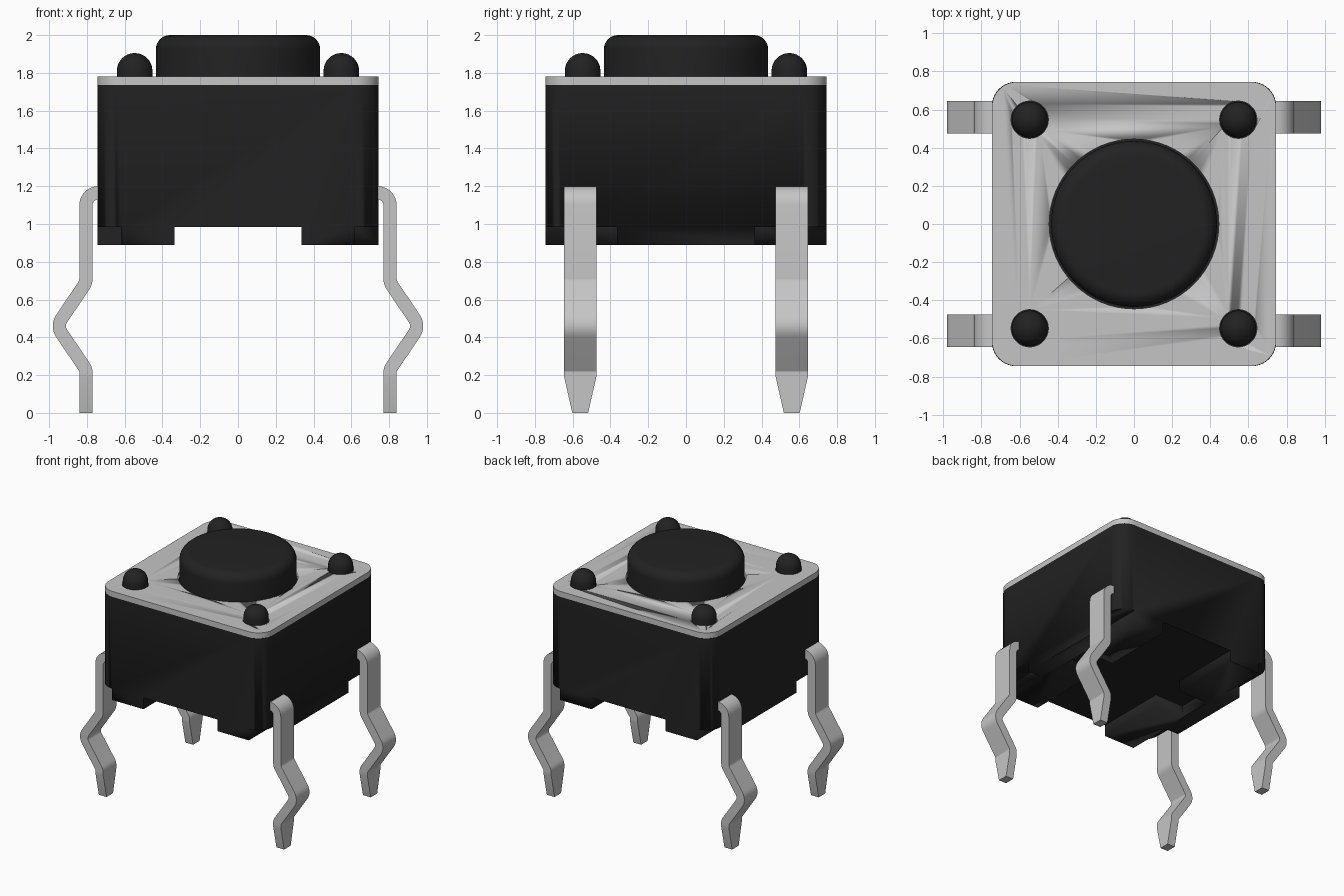
import bpy, bmesh, math
from mathutils import Vector

if "Cube" in bpy.data.objects:
    bpy.data.objects.remove(bpy.data.objects["Cube"])


def material(name, v):
    m = bpy.data.materials.new(name)
    m.diffuse_color = (*v, 1)
    m.use_nodes = True
    m.node_tree.nodes["Principled BSDF"].inputs["Base Color"].default_value = m.diffuse_color
    return m


BLACK = material("black plastic", (0.016, 0.016, 0.016))
METAL = material("grey metal", (0.56, 0.56, 0.565))


def finish(name, bm, mat, angle=35):
    bmesh.ops.recalc_face_normals(bm, faces=bm.faces)
    me = bpy.data.meshes.new(name)
    bm.to_mesh(me)
    bm.free()
    ob = bpy.data.objects.new(name, me)
    bpy.context.collection.objects.link(ob)
    me.materials.append(mat)
    bpy.ops.object.select_all(action='DESELECT')
    ob.select_set(True)
    bpy.context.view_layer.objects.active = ob
    bpy.ops.object.shade_smooth_by_angle(angle=math.radians(angle))
    return ob


def prism(name, pts, z0, z1, mat):
    bm = bmesh.new()
    f = bm.faces.new([bm.verts.new((x, y, z0)) for x, y in pts])
    r = bmesh.ops.extrude_face_region(bm, geom=[f])
    for v in r["geom"]:
        if isinstance(v, bmesh.types.BMVert):
            v.co.z = z1
    return finish(name, bm, mat)


def rounded_square(h, r, n=10):
    pts = []
    for k in range(4):
        sx, sy = [(1, 1), (-1, 1), (-1, -1), (1, -1)][k]
        for i in range(n + 1):
            a = math.pi / 2 * (k + i / n)
            pts.append((sx * (h - r) + r * math.cos(a), sy * (h - r) + r * math.sin(a)))
    return pts


def circle(cx, cy, r, n):
    return [(cx + r * math.cos(2 * math.pi * i / n), cy + r * math.sin(2 * math.pi * i / n))
            for i in range(n)]


def rect(x0, x1, y0, y1):
    return [(x0, y0), (x1, y0), (x1, y1), (x0, y1)]


def cut(ob, cutters):
    for c in cutters:
        c.hide_render = True
        m = ob.modifiers.new("cut", 'BOOLEAN')
        m.operation, m.solver, m.object = 'DIFFERENCE', 'EXACT', c
        bpy.ops.object.select_all(action='DESELECT')
        bpy.context.view_layer.objects.active = ob
        ob.select_set(True)
        bpy.ops.object.modifier_apply(modifier=m.name)
        bpy.data.objects.remove(c)


def lathe(name, profile, cx, cy, n, mat):
    bm = bmesh.new()
    vs = [bm.verts.new((r, 0, z)) for r, z in profile]
    es = [bm.edges.new(p) for p in zip(vs, vs[1:])]
    bmesh.ops.spin(bm, geom=vs + es, axis=(0, 0, 1), cent=(0, 0, 0),
                   angle=2 * math.pi, steps=n, use_merge=True)
    bmesh.ops.remove_doubles(bm, verts=bm.verts, dist=1e-5)
    bmesh.ops.translate(bm, verts=bm.verts, vec=(cx, cy, 0))
    return finish(name, bm, mat)


CORNERS = [(sx, sy) for sx in (-1, 1) for sy in (-1, 1)]
PIN = 0.547

# Body: rounded block with a channel, corner notches and pockets underneath
body = prism("switch_body", rounded_square(0.745, 0.125), 0.89, 1.735, BLACK)
cutters = [prism("channel_cutter", rect(-0.335, 0.335, -1, 1), 0.8, 0.985, BLACK)]
for sx, sy in CORNERS:
    x0, x1 = sorted((sx * 0.62, sx))
    y0, y1 = sorted((sy * 0.365, sy))
    cutters.append(prism("notch_cutter", rect(x0, x1, y0, y1), 0.8, 0.983, BLACK))
for s in (-1, 1):
    x0, x1 = sorted((s * 0.3, s * 0.6))
    cutters.append(prism("pocket_cutter", rect(x0, x1, -0.14, 0.14), 0.8, 0.985, BLACK))
cut(body, cutters)

# Metal cover with holes for the button and the four pins
cover = prism("cover_plate", rounded_square(0.745, 0.13), 1.735, 1.78, METAL)
cut(cover, [prism("hole_cutter", circle(0, 0, 0.445, 64), 1.7, 1.9, METAL)] +
    [prism("hole_cutter", circle(sx * PIN, sy * PIN, 0.098, 32), 1.7, 1.9, METAL)
     for sx, sy in CORNERS])

# Round button with a filleted top edge
R, F = 0.435, 0.075
arc = [(R - F + F * math.cos(a), 2 - F + F * math.sin(a))
       for a in [math.pi / 2 * i / 8 for i in range(9)]]
lathe("button", [(0, 1.735), (R, 1.735)] + arc + [(0, 2)], 0, 0, 64, BLACK)

# Domed pins
dome = [(0.094 * math.cos(a), 1.811 + 0.094 * math.sin(a))
        for a in [math.pi / 2 * i / 8 for i in range(9)]]
for sx, sy in CORNERS:
    lathe("corner_pin", [(0, 1.735), (0.094, 1.735)] + dome[:-1] + [(0, 1.905)],
          sx * PIN, sy * PIN, 32, BLACK)


def fillet_path(pts, n=7):
    """pts are (x, z, fillet radius); returns the rounded centre line."""
    out = [Vector(pts[0][:2])]
    for a, b, c in zip(pts, pts[1:], pts[2:]):
        p = Vector(b[:2])
        u = (Vector(a[:2]) - p).normalized()
        w = (Vector(c[:2]) - p).normalized()
        half = u.angle(w) / 2
        if b[2] == 0:
            out.append(p)
            continue
        centre = p + (u + w).normalized() * (b[2] / math.sin(half))
        s = p + u * (b[2] / math.tan(half)) - centre
        e = p + w * (b[2] / math.tan(half)) - centre
        for i in range(n + 1):
            t = i / n
            th = math.pi - 2 * half
            q = (s * math.sin((1 - t) * th) + e * math.sin(t * th)) / math.sin(th)
            out.append(centre + q)
    out.append(Vector(pts[-1][:2]))
    return out


# Legs: bent strip with a kink and a tapered tip
PATH = fillet_path([(0.70, 1.165, 0), (0.805, 1.165, 0.065), (0.805, 0.69, 0.07),
                    (0.96, 0.46, 0.07), (0.805, 0.23, 0.05), (0.805, 0.19, 0),
                    (0.805, 0, 0)])
for sx, sy in CORNERS:
    bm = bmesh.new()
    rings = []
    for i, p in enumerate(PATH):
        d = (PATH[min(i + 1, len(PATH) - 1)] - PATH[max(i - 1, 0)]).normalized()
        nrm = Vector((-d.y, d.x)) * 0.035
        hw = 0.085 if p.y > 0.19 else 0.042 + 0.043 * p.y / 0.19
        a, b = p + nrm, p - nrm
        rings.append([bm.verts.new((sx * q.x, sy * 0.56 + w, q.y))
                      for q, w in ((a, -hw), (a, hw), (b, hw), (b, -hw))])
    for r0, r1 in zip(rings, rings[1:]):
        for k in range(4):
            bm.faces.new((r0[k], r0[(k + 1) % 4], r1[(k + 1) % 4], r1[k]))
    bm.faces.new(rings[0])
    bm.faces.new(rings[-1])
    finish("leg", bm, METAL)
